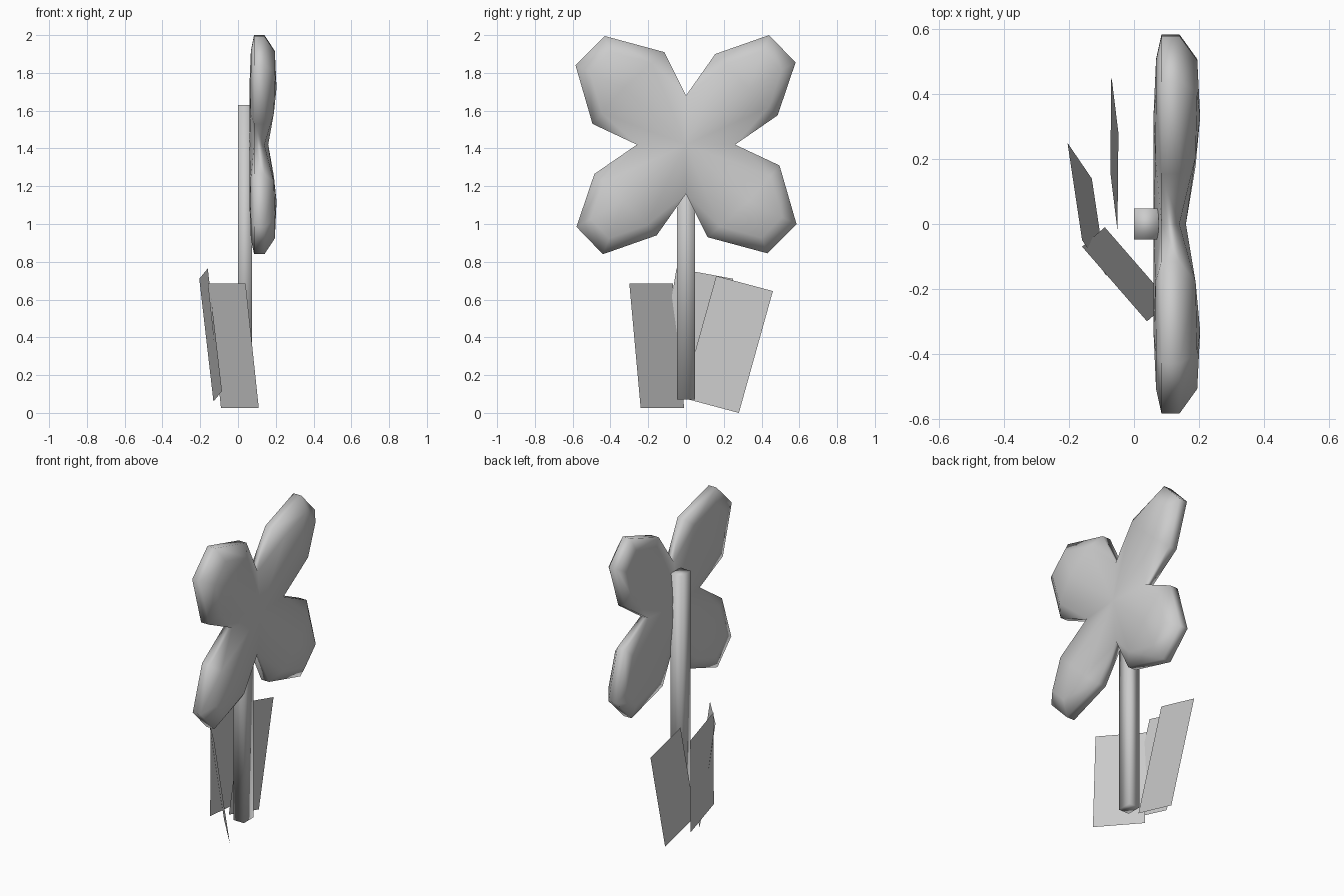
import bpy, bmesh
from mathutils import Vector

cube = bpy.data.objects.get("Cube")
if cube:
    bpy.data.objects.remove(cube, do_unlink=True)

grey = bpy.data.materials.new("light_grey")
grey.use_nodes = True
colour = (0.6, 0.6, 0.6, 1)
grey.diffuse_color = colour
grey.node_tree.nodes["Principled BSDF"].inputs["Base Color"].default_value = colour


def add_object(name, bm, smooth=False):
    mesh = bpy.data.meshes.new(name)
    for face in bm.faces:
        face.smooth = smooth
    bm.to_mesh(mesh)
    bm.free()
    mesh.materials.append(grey)
    obj = bpy.data.objects.new(name, mesh)
    bpy.context.collection.objects.link(obj)
    return obj


# Stem: a softly shaded square post
bm = bmesh.new()
bmesh.ops.create_cube(bm, size=1)
for v in bm.verts:
    v.co = Vector((0.0375 + v.co.x * 0.075, v.co.y * 0.095, 0.85 + v.co.z * 1.56))
add_object("stem", bm, True)


# Leaves: flat rectangles given by a top corner, its neighbour and the corner below
def leaf(name, corner, beside, below):
    a, b, c = Vector(corner), Vector(beside), Vector(below)
    bm = bmesh.new()
    face = bm.faces.new([bm.verts.new(p) for p in (a, b, b + c - a, c)])
    face.normal_update()
    if face.normal.x < 0:
        face.normal_flip()
    add_object(name, bm)


leaf("front_leaf", (-0.16, -0.07, 0.685), (0.04, -0.30, 0.685), (-0.09, -0.01, 0.025))
leaf("outer_leaf", (-0.205, 0.25, 0.71), (-0.16, -0.05, 0.765), (-0.13, 0.14, 0.06))
leaf("rear_leaf", (-0.07, 0.46, 0.645), (-0.073, 0.16, 0.725), (-0.048, 0.28, 0.0))


# Flower: four puffed petals around a thinner hub, facing +x
def petal(bm, rim, turn):
    mid = Vector((0.33, 0.30 if rim[2][1] > 0 else -0.30))

    def vert(x, p):
        return bm.verts.new((x, turn * p[0], 1.42 + turn * p[1]))

    walls = []
    for wall_x, ring_x, side_x, mid_x, hub_x in ((0.14, 0.195, 0.19, 0.204, 0.16),
                                                 (0.085, 0.068, 0.066, 0.06, 0.06)):
        wall = [vert(wall_x, p) for p in rim]
        ring = [vert(side_x if i in (0, 3) else ring_x, mid + (Vector(p) - mid) * 0.7)
                for i, p in enumerate(rim[1:5])]
        peak, hub = vert(mid_x, mid), vert(hub_x, (0, 0))
        bm.faces.new((wall[0], wall[1], ring[0]))
        bm.faces.new((wall[4], wall[5], ring[3]))
        for i in range(3):
            bm.faces.new((wall[i + 1], wall[i + 2], ring[i + 1], ring[i]))
            bm.faces.new((peak, ring[i], ring[i + 1]))
        bm.faces.new((hub, wall[0], ring[0], peak))
        bm.faces.new((hub, peak, ring[3], wall[5]))
        walls.append(wall)
    front, back = walls
    for i in range(5):
        bm.faces.new((front[i], front[i + 1], back[i + 1], back[i]))


upper = [(0, 0.26), (0.155, 0.48), (0.44, 0.58), (0.58, 0.435), (0.485, 0.155), (0.26, 0)]
lower = [(0.26, 0), (0.495, -0.11), (0.585, -0.42), (0.43, -0.575), (0.115, -0.49), (0, -0.26)]
bm = bmesh.new()
for turn in (1, -1):
    petal(bm, upper, turn)
    petal(bm, lower, turn)
bmesh.ops.remove_doubles(bm, verts=bm.verts, dist=0.002)
bmesh.ops.recalc_face_normals(bm, faces=bm.faces)
add_object("flower_head", bm, True)
